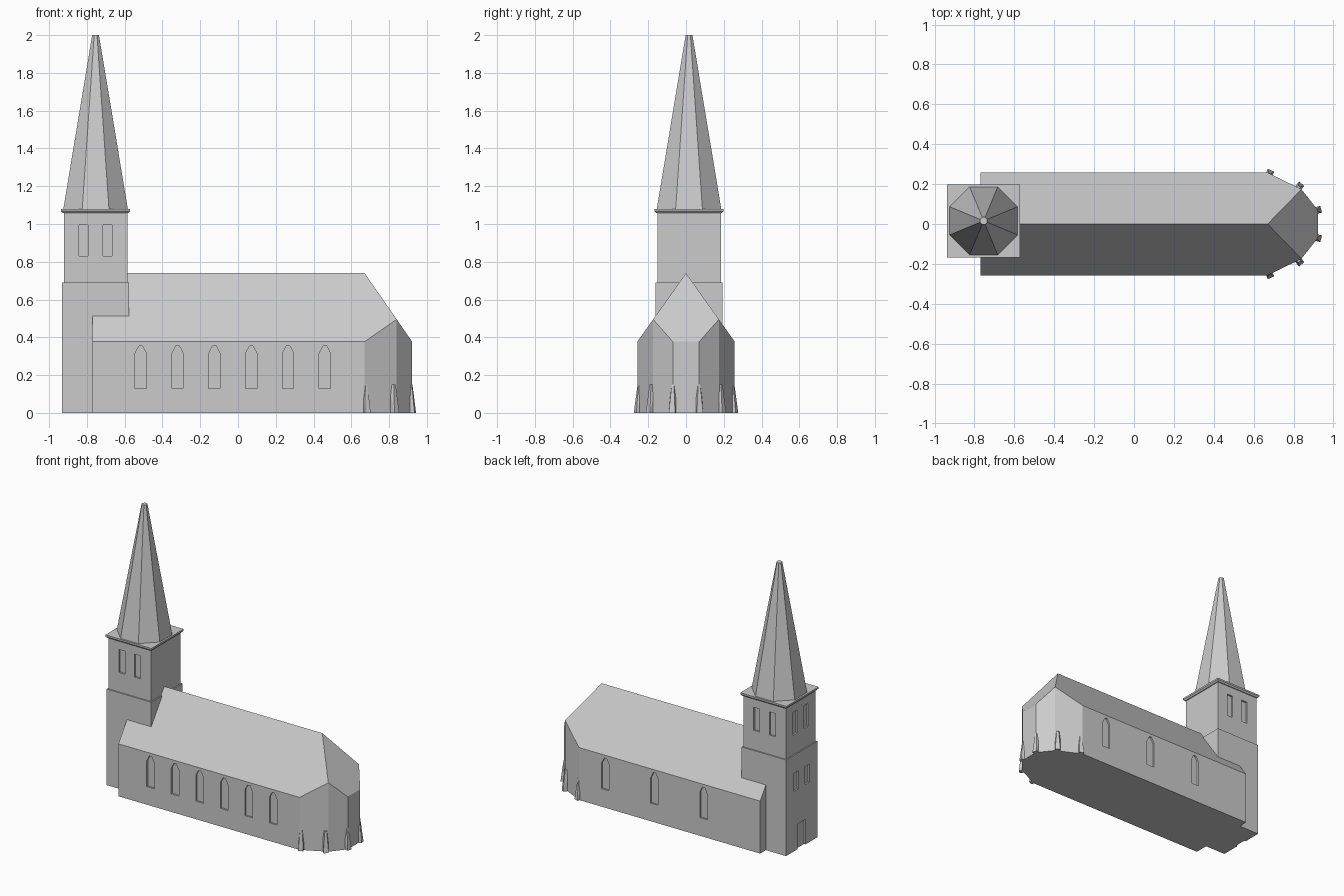
import bpy, bmesh, math
from mathutils import Vector, Matrix

if "Cube" in bpy.data.objects:
    bpy.data.objects.remove(bpy.data.objects["Cube"])

stone = bpy.data.materials.new("light_grey")
stone.diffuse_color = (0.6, 0.6, 0.6, 1)
stone.use_nodes = True
stone.node_tree.nodes["Principled BSDF"].inputs["Base Color"].default_value = stone.diffuse_color


def hull(name, pts):
    """Solid object from the convex hull of a few points."""
    bm = bmesh.new()
    for p in pts:
        bm.verts.new(p)
    bmesh.ops.convex_hull(bm, input=bm.verts)
    bmesh.ops.dissolve_limit(bm, angle_limit=math.radians(1),
                             verts=bm.verts, edges=bm.edges)
    bmesh.ops.recalc_face_normals(bm, faces=bm.faces)
    me = bpy.data.meshes.new(name)
    bm.to_mesh(me)
    bm.free()
    me.materials.append(stone)
    ob = bpy.data.objects.new(name, me)
    bpy.context.collection.objects.link(ob)
    return ob


def block(name, cx, cy, hx, hy, z0, z1):
    return hull(name, [(cx + i * hx, cy + j * hy, z)
                       for i in (-1, 1) for j in (-1, 1) for z in (z0, z1)])


def opening(centre, angle, outline, depth=0.012):
    """Cutter prism: outline (u, z) on a wall whose outward normal is at angle."""
    n = Vector((math.cos(angle), math.sin(angle), 0))
    t = Vector((-n.y, n.x, 0))
    c = Vector((centre[0], centre[1], 0))
    return hull("opening_cutter", [c + t * u + n * d + Vector((0, 0, z))
                                   for u, z in outline for d in (-depth, 0.03)])


def carve(ob, cutters):
    bpy.context.view_layer.objects.active = ob
    for c in cutters:
        m = ob.modifiers.new("opening", 'BOOLEAN')
        m.operation = 'DIFFERENCE'
        m.solver = 'EXACT'
        m.object = c
        bpy.ops.object.modifier_apply(modifier=m.name)
        bpy.data.objects.remove(c)


def rect(w, z0, z1):
    return [(s * w / 2, z) for s in (-1, 1) for z in (z0, z1)]


FRONT, BACK, WEST = -math.pi / 2, math.pi / 2, math.pi

# Nave and apse: walls run up to the gable and hipped roof planes
W, EAVE, RIDGE, X0, X1 = 0.258, 0.377, 0.74, -0.77, 0.67
slope = (RIDGE - EAVE) / W
ax, ay = 0.84, 0.174
az = RIDGE - slope * ay
ex, ey = 0.922, 0.07
ez = RIDGE - (RIDGE - az) * (ex - X1) / (ax - X1)
pts = [(X0, 0, RIDGE), (X1, 0, RIDGE)]
for s in (-1, 1):
    for x, y, z in ((X0, W, EAVE), (X1, W, EAVE), (ax, ay, az), (ex, ey, ez)):
        pts += [(x, s * y, z), (x, s * y, 0)]
nave = hull("nave", pts)

# Pointed nave windows: six on the front, three on the back
lancet = [(s * u, z) for s in (-1, 1)
          for u, z in ((0.03, 0.13), (0.03, 0.315), (0.009, 0.355))]
xs = [-0.515 + 0.195 * i for i in range(6)]
carve(nave, [opening((x, -W), FRONT, lancet) for x in xs] +
      [opening((x, W), BACK, lancet) for x in xs[1::2]])

# Tapered buttresses at the apse corners
for s in (-1, 1):
    for x, y, deg in ((X1 + 0.01, W - 0.004, 66), (ax - 0.01, ay + 0.015, 50), (ex, ey, 15)):
        a = math.radians(deg) * s
        n = Vector((math.cos(a), math.sin(a), 0))
        t = Vector((-n.y, n.x, 0))
        c = Vector((x, s * y, 0))
        hull("apse_buttress", [c + t * u * 0.017 + n * d for u in (-1, 1) for d in (-0.03, 0.017)] +
             [c + t * u * 0.017 - n * 0.03 + Vector((0, 0, 0.15)) for u in (-1, 1)] +
             [c + t * u * 0.006 + Vector((0, 0, 0.15)) for u in (-1, 1)])

# Tower
TX, TY, H1, H2 = -0.754, 0.016, 0.177, 0.168
lower = block("tower_base", TX, TY, H1, H1, 0, 0.69)
carve(lower, [opening((TX - H1, TY + d), WEST, rect(0.05, 0.43, 0.56)) for d in (-0.062, 0.062)] +
      [opening((TX - H1, TY), WEST, rect(0.09, -0.02, 0.18))])

belfry = block("belfry", TX, TY, H2, H2, 0.69, 1.062)
pair = (-0.063, 0.063)
bell = rect(0.048, 0.83, 0.995)
carve(belfry, [opening((TX + d, TY - H2), FRONT, bell) for d in pair] +
      [opening((TX + d, TY + H2), BACK, bell) for d in pair] +
      [opening((TX - H2, TY + d), WEST, bell) for d in pair])

# Cornice with a slightly bevelled underside
hull("cornice", [(TX + i * h, TY + j * h, z) for i in (-1, 1) for j in (-1, 1)
                 for h, z in ((0.174, 1.058), (0.183, 1.068), (0.183, 1.08))])

# Octagonal spire with a small flat tip
k = 1 / math.cos(math.pi / 8)
hull("spire", [(TX + r * k * math.cos(a), TY + r * k * math.sin(a), z)
               for r, z in ((0.171, 1.078), (0.018, 2.0))
               for a in [math.pi / 8 + i * math.pi / 4 for i in range(8)]])
